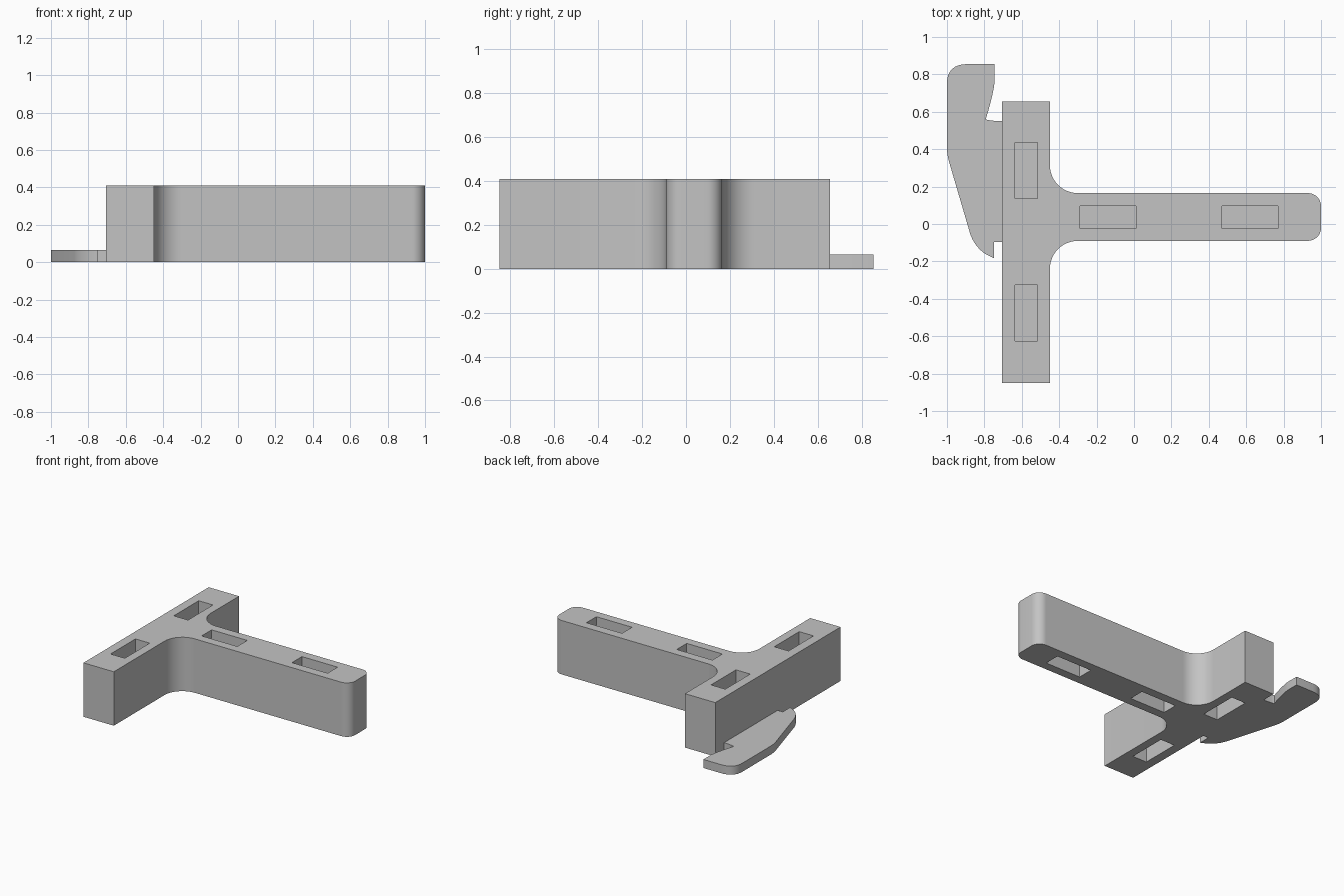
import bpy, bmesh
from math import cos, sin, radians
from mathutils import Vector

default = bpy.data.objects.get("Cube")
if default:
    bpy.data.objects.remove(default, do_unlink=True)

HEIGHT, PLATE, POCKET = 0.41, 0.065, 0.16

grey = bpy.data.materials.new("plain grey")
grey.use_nodes = True
colour = (0.55, 0.55, 0.55, 1)
grey.diffuse_color = colour
grey.node_tree.nodes["Principled BSDF"].inputs["Base Color"].default_value = colour


def arc(cx, cy, r, start, end, steps=12):
    angles = [radians(start + (end - start) * i / steps) for i in range(steps + 1)]
    return [(cx + r * cos(a), cy + r * sin(a)) for a in angles]


def curve(a, b, c, steps=8):
    """Quadratic curve from a to c, pulled towards b."""
    a, b, c = Vector(a), Vector(b), Vector(c)
    ts = [i / steps for i in range(steps + 1)]
    return [tuple(a * (1 - t) ** 2 + b * 2 * t * (1 - t) + c * t * t) for t in ts]


def prism(name, outline, z0, z1):
    bm = bmesh.new()
    face = bm.faces.new([bm.verts.new((x, y, z0)) for x, y in outline])
    top = bmesh.ops.extrude_face_region(bm, geom=[face])
    moved = [v for v in top["geom"] if isinstance(v, bmesh.types.BMVert)]
    bmesh.ops.translate(bm, vec=(0, 0, z1 - z0), verts=moved)
    bmesh.ops.recalc_face_normals(bm, faces=bm.faces)
    mesh = bpy.data.meshes.new(name)
    bm.to_mesh(mesh)
    bm.free()
    mesh.materials.append(grey)
    obj = bpy.data.objects.new(name, mesh)
    bpy.context.collection.objects.link(obj)
    return obj


def activate(obj):
    bpy.ops.object.select_all(action="DESELECT")
    obj.select_set(True)
    bpy.context.view_layer.objects.active = obj


# T-shaped body: crossbar, filleted stem and rounded stem end
left, inner, low, high = -0.705, -0.45, -0.09, 0.165
fillet, corner = 0.15, 0.07
body = prism("t_body",
             [(left, -0.85), (inner, -0.85)]
             + arc(inner + fillet, low - fillet, fillet, 180, 90)
             + arc(1 - corner, low + corner, corner, -90, 0)
             + arc(1 - corner, high - corner, corner, 0, 90)
             + arc(inner + fillet, high + fillet, fillet, 270, 180)
             + [(inner, 0.655), (left, 0.655)], 0, HEIGHT)

# Rectangular pockets sunk into the top and the underside
slots = [(-0.575, 0.285, 0.06, 0.15), (-0.575, -0.475, 0.06, 0.15),
         (-0.14, 0.037, 0.15, 0.06), (0.62, 0.037, 0.15, 0.06)]
for x, y, hx, hy in slots:
    for z0, z1 in ((-0.05, POCKET), (HEIGHT - POCKET, HEIGHT + 0.05)):
        cutter = prism("pocket_cutter", [(x - hx, y - hy), (x + hx, y - hy),
                                         (x + hx, y + hy), (x - hx, y + hy)], z0, z1)
        cutter.hide_render = True
        activate(body)
        cut = body.modifiers.new("pocket", "BOOLEAN")
        cut.operation, cut.solver, cut.object = "DIFFERENCE", "EXACT", cutter
        bpy.ops.object.modifier_apply(modifier=cut.name)
        bpy.data.objects.remove(cutter, do_unlink=True)

# Thin hooked plate along the side of the crossbar
plate = prism("hook_plate",
              curve((-0.745, 0.76), (-0.755, 0.68), (-0.793, 0.56))
              + curve((-0.785, 0.557), (-0.75, 0.55), (left, 0.55))
              + [(left, -0.095), (-0.748, -0.095), (-0.748, -0.183)]
              + curve((-0.79, -0.163), (-0.85, -0.125), (-0.875, -0.055))
              + curve((-0.988, 0.33), (-1, 0.37), (-1, 0.41))
              + curve((-1, 0.75), (-1, 0.855), (-0.89, 0.855))
              + [(-0.745, 0.855)], 0, PLATE)

for obj in (body, plate):
    activate(obj)
    bpy.ops.object.shade_smooth_by_angle(angle=radians(30))
